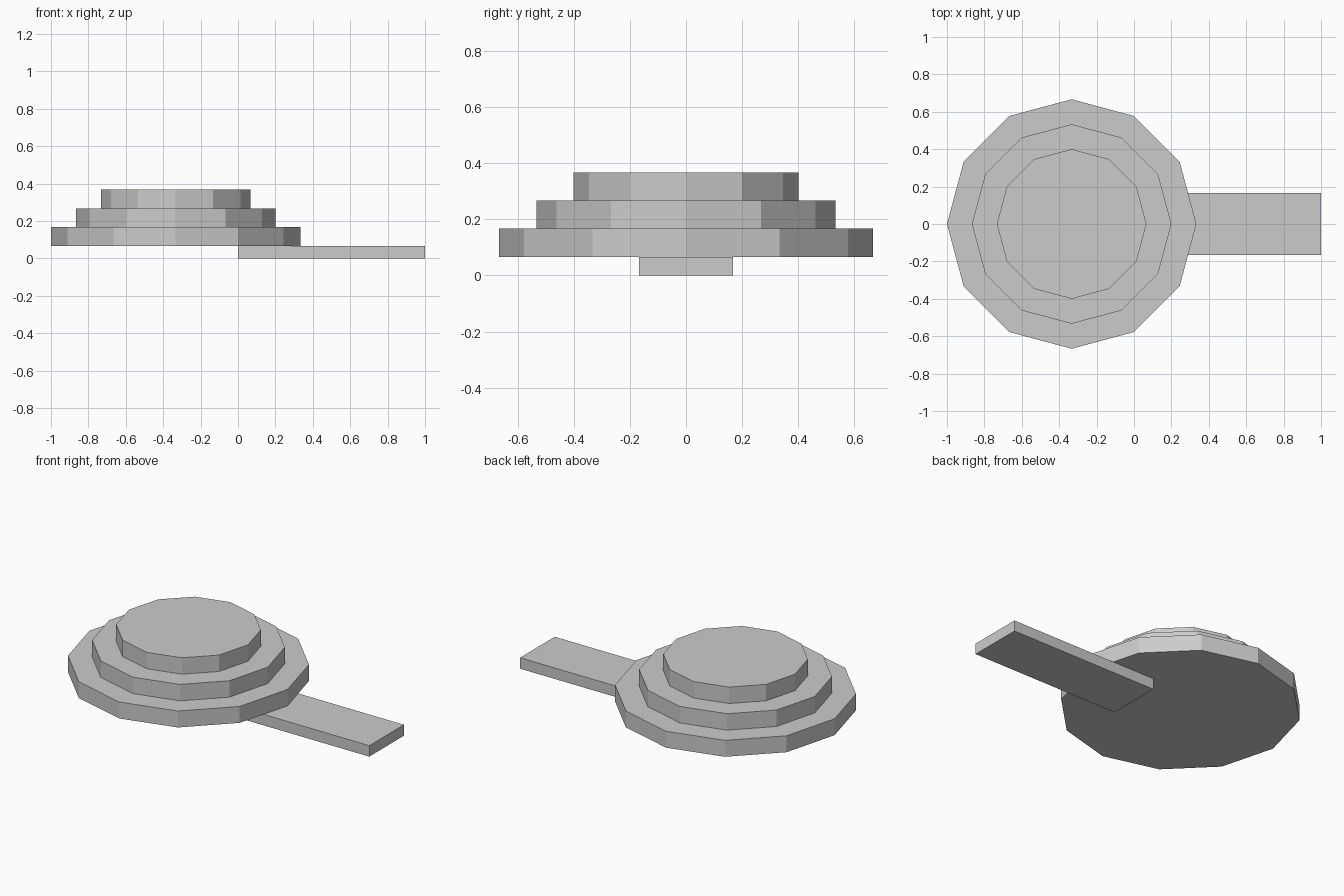
import bpy

if "Cube" in bpy.data.objects:
    bpy.data.objects.remove(bpy.data.objects["Cube"])

grey = bpy.data.materials.new("light_grey")
grey.diffuse_color = (0.6, 0.6, 0.6, 1)
grey.use_nodes = True
grey.node_tree.nodes["Principled BSDF"].inputs["Base Color"].default_value = grey.diffuse_color


def finish(name):
    obj = bpy.context.object
    obj.name = name
    obj.data.materials.append(grey)
    return obj


# Flat handle, reaching under the lowest tier
bpy.ops.mesh.primitive_cube_add(size=1, location=(0.5, 0, 1 / 30))
handle = finish("handle")
handle.scale = (1, 1 / 3, 1 / 15)

# Three stacked twelve-sided tiers, each narrower than the one below
TIER_HEIGHT = 0.1
for i, (name, radius) in enumerate((("lower_tier", 2 / 3),
                                    ("middle_tier", 8 / 15),
                                    ("upper_tier", 0.4))):
    z = 1 / 15 + TIER_HEIGHT * (i + 0.5)
    bpy.ops.mesh.primitive_cylinder_add(vertices=12, radius=radius,
                                        depth=TIER_HEIGHT,
                                        location=(-1 / 3, 0, z))
    finish(name)
